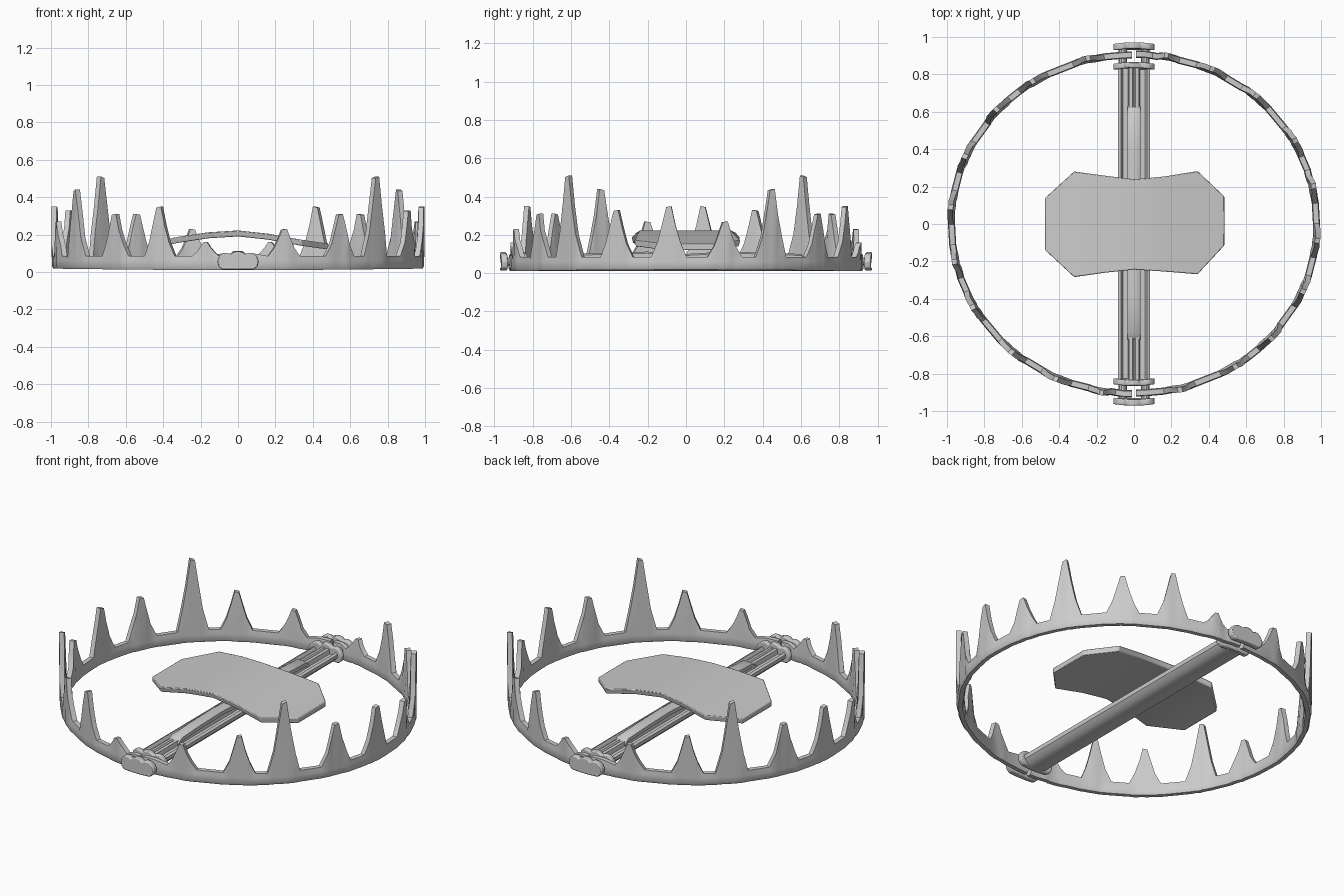
import bpy, bmesh, random
from math import sin, cos, radians

if "Cube" in bpy.data.objects:
    bpy.data.objects.remove(bpy.data.objects["Cube"])

random.seed(4)


def make(name, rings, closed_caps=True, angle=35):
    """Loft a list of equal-length closed rings into a capped mesh object."""
    bm = bmesh.new()
    vs = [[bm.verts.new(p) for p in r] for r in rings]
    n = len(rings[0])
    for a, b in zip(vs, vs[1:]):
        for i in range(n):
            j = (i + 1) % n
            bm.faces.new((a[i], a[j], b[j], b[i]))
    if closed_caps:
        bm.faces.new(vs[0])
        bm.faces.new(vs[-1])
    bmesh.ops.recalc_face_normals(bm, faces=bm.faces)
    me = bpy.data.meshes.new(name)
    bm.to_mesh(me)
    bm.free()
    ob = bpy.data.objects.new(name, me)
    bpy.context.collection.objects.link(ob)
    bpy.ops.object.select_all(action='DESELECT')
    bpy.context.view_layer.objects.active = ob
    ob.select_set(True)
    bpy.ops.object.shade_smooth_by_angle(angle=radians(angle))
    return ob


def bevel(ob, width):
    m = ob.modifiers.new("bevel", 'BEVEL')
    m.width = width
    m.segments = 2


# Toothed jaws: (angle, tooth height) around the right half, left is turned 180
teeth = [(-74.5, .23), (-54.6, .31), (-39.8, .51), (-21.8, .33), (-5.2, .35),
         (11.9, .27), (27.3, .44), (46.3, .31), (63.2, .35), (79.1, .16)]
shape = [(-1, 0), (-.62, .3), (-.36, .66), (-.14, .98), (.14, 1),
         (.38, .62), (.66, .28), (1, 0)]
BAND = .085

cols = [(-89.3, .1), (-85, .1)]
for ang, h in teeth:
    w = 5.4 if h > .2 else 4.6
    cols += [(ang + w * o, BAND + (h - BAND) * f) for o, f in shape]
cols += [(86.5, .1), (89.3, .1)]

rings = []
for ang, top in cols:
    t = radians(ang)
    r = .905 + .07 * cos(t) ** 2 + random.uniform(-.003, .003)
    low = .01 + .008 * cos(t) ** 2
    lean = .008 if top > .15 else 0
    mid = min(top - .012, .06)
    section = [(-.012, low), (.012, low), (.02, low + .015), (.02, mid),
               (.015 + lean, top), (-.013 + lean, top), (-.018, mid),
               (-.018, low + .012)]
    rings.append([((r + d) * cos(t), (r + d) * sin(t), z) for d, z in section])

for name, s in (("jaw_right", 1), ("jaw_left", -1)):
    make(name, [[(s * x, s * y, z) for x, y, z in r] for r in rings])

# Base bar: rounded underside, raised twin rails on top
half = [(0, .072), (.008, .084), (.026, .082), (.032, .058), (.06, .058),
        (.07, .075), (.085, .068), (.082, .045), (.06, .022), (.03, .012)]
prof = half + [(0, .01)] + [(-x, z) for x, z in reversed(half[1:])]
make("base_bar", [[(x, y, z) for x, z in prof] for y in (-.85, -.4, 0, .4, .85)])

# Hinge plates with three knuckle humps, plus hinge pins
hump = [(0, .11), (.022, .106), (.038, .094), (.055, .103), (.08, .1),
        (.1, .085), (.112, .06), (.105, .03), (.085, .014), (.03, .014)]
plate = hump + [(-x, z) for x, z in reversed(hump[1:])]
for s, side in ((-1, "front"), (1, "rear")):
    for lo, hi, tag in ((.835, .866, "inner"), (.938, .972, "outer")):
        ob = make(f"hinge_plate_{side}_{tag}",
                  [[(x, s * (y - .8 * x * x), z) for x, z in plate]
                   for y in (lo, hi)])
        bevel(ob, .006)
    for px in (-.06, .06):
        make(f"hinge_pin_{side}",
             [[(px + .022 * cos(radians(a)), s * y, .06 + .022 * sin(radians(a)))
               for a in range(0, 360, 36)] for y in (.84, .95)])

# Trigger strip lying along the bar, bowed up slightly under the pan
strip = [(-.62, .075), (-.58, .1), (-.4, .108), (-.2, .112), (0, .1),
         (.2, .112), (.4, .108), (.6, .1), (.63, .075)]
make("trigger_strip",
     [[(-.035, y, z - .03), (.035, y, z - .03), (.035, y, z - .008),
       (.022, y, z), (-.022, y, z), (-.035, y, z - .008)] for y, z in strip])

# Pressure pan: arched octagonal plate with a narrow waist
pan = [(-.475, -.14, .14, .155), (-.32, -.285, .282, .188),
       (-.16, -.262, .26, .212), (0, -.245, .24, .222),
       (.16, -.255, .255, .205), (.34, -.27, .284, .172),
       (.483, -.115, .148, .152)]
ob = make("pressure_pan",
          [[(x, y0, z), (x, y1, z), (x, y1 * .97, z - .032), (x, y0 * .97, z - .032)]
           for x, y0, y1, z in pan], angle=30)
bevel(ob, .005)
